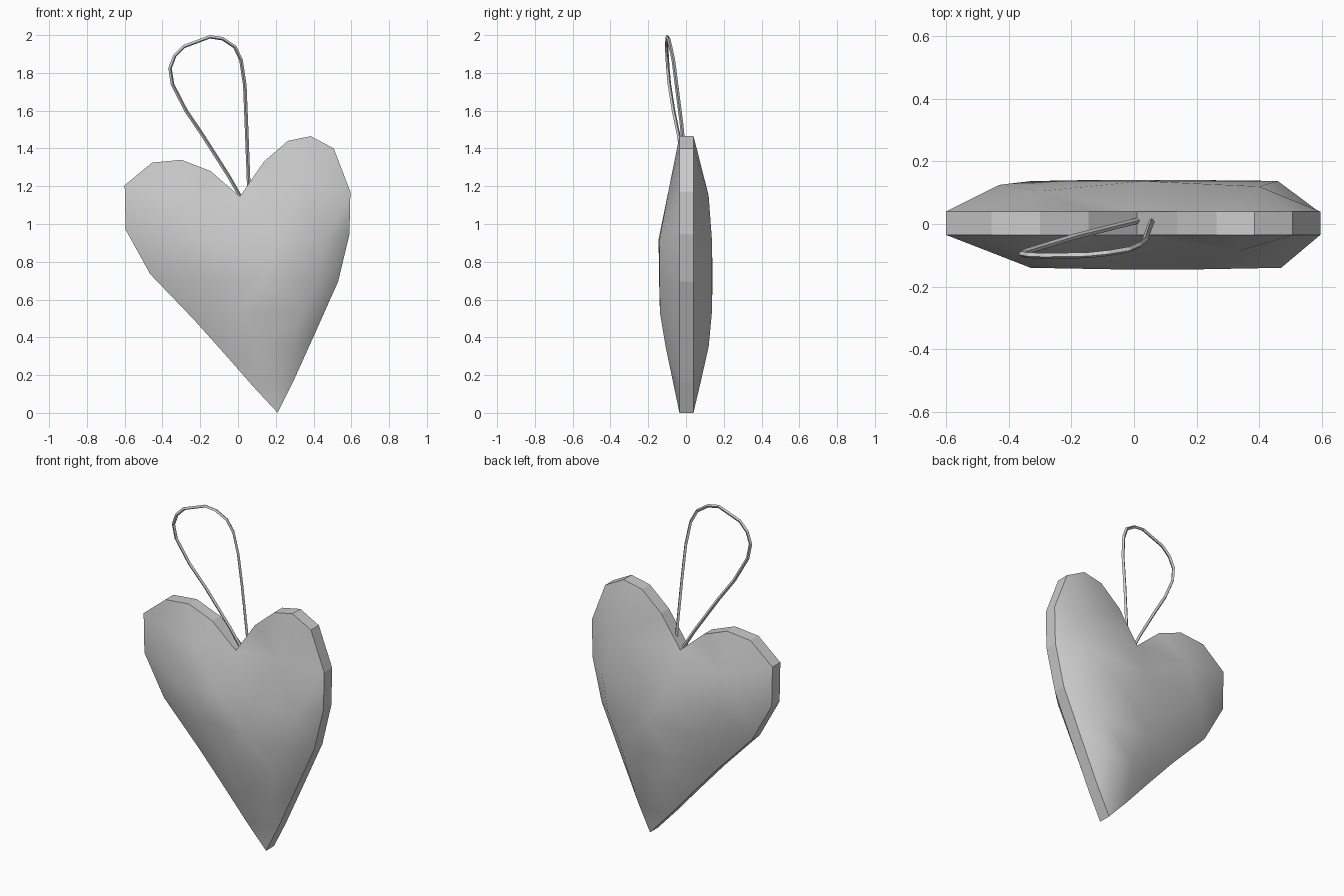
import bpy, bmesh
from mathutils import Vector
from mathutils.geometry import delaunay_2d_cdt

if "Cube" in bpy.data.objects:
    bpy.data.objects.remove(bpy.data.objects["Cube"])

# Heart outline (x, z), clockwise from the tip
outline = [(.21, 0), (.08, .14), (-.06, .30), (-.23, .49), (-.465, .735),
           (-.595, .97), (-.6, 1.205), (-.455, 1.325), (-.30, 1.34),
           (-.145, 1.28), (.01, 1.145), (.137, 1.33), (.264, 1.44),
           (.385, 1.465), (.507, 1.40), (.595, 1.17), (.59, .945),
           (.53, .695), (.405, .415), (.29, .16)]

# Cushion points (x, z, depth) inside the outline
front_dome = [(-.33, .92, .14), (-.05, .92, .145), (.2, .92, .145), (.47, .92, .14),
              (-.22, 1.13, .092), (.33, 1.2, .088),
              (-.17, .72, .14), (.15, .72, .143), (.42, .70, .14),
              (.01, .53, .138), (.34, .53, .138), (.11, .35, .108), (.29, .35, .108),
              (.2, .16, .068), (.207, .05, .045)]
back_dome = [(-.43, 1.0, .125), (-.33, .9, .137), (.03, .92, .137), (.46, .92, .137),
             (-.3, 1.12, .105), (.4, 1.15, .12), (-.17, .72, .14), (.15, .72, .141),
             (.42, .70, .138), (.01, .53, .137), (.34, .53, .137),
             (.11, .35, .12), (.29, .35, .12), (.2, .16, .077), (.207, .05, .051)]


def add_object(name, bm):
    mesh = bpy.data.meshes.new(name)
    bm.to_mesh(mesh)
    bm.free()
    ob = bpy.data.objects.new(name, mesh)
    bpy.context.collection.objects.link(ob)
    return ob


def add_side(bm, dome, rim_y, sign):
    """Triangulate one cushion side and return its rim vertices."""
    n = len(outline)
    pts = [Vector(p) for p in outline] + [Vector(p[:2]) for p in dome]
    depth = [rim_y] * n + [sign * p[2] for p in dome]
    co, _, faces, orig, _, _ = delaunay_2d_cdt(pts, [], [list(range(n))], 1, 1e-5)
    source = [o[0] for o in orig]
    verts = {s: bm.verts.new((c.x, depth[s], c.y)) for c, s in zip(co, source)}
    for f in faces:
        bm.faces.new([verts[source[i]] for i in f]).smooth = True
    return [verts[i] for i in range(n)]


# Padded heart: two domed sides joined by a flat-faceted rim
bm = bmesh.new()
front = add_side(bm, front_dome, -.035, -1)
back = add_side(bm, back_dome, .04, 1)
for i in range(len(front)):
    j = (i + 1) % len(front)
    bm.faces.new((front[i], front[j], back[j], back[i])).smooth = False
bmesh.ops.recalc_face_normals(bm, faces=bm.faces)
add_object("heart", bm)

# Hanging loop: thin four-sided cord leaning forward
path = [(.01, .01, 1.15), (-.05, -.005, 1.255), (-.19, -.04, 1.475), (-.275, -.066, 1.6),
        (-.347, -.088, 1.74), (-.36, -.096, 1.825), (-.335, -.1, 1.89),
        (-.285, -.102, 1.94), (-.149, -.1, 1.991), (-.082, -.093, 1.981),
        (-.017, -.082, 1.938), (.016, -.067, 1.868), (.036, -.05, 1.735),
        (.044, -.025, 1.54), (.057, .01, 1.2)]
curve = bpy.data.curves.new("hanging_loop", 'CURVE')
curve.dimensions = '3D'
curve.bevel_depth = .0095
curve.bevel_resolution = 0
curve.use_fill_caps = True
spline = curve.splines.new('POLY')
spline.points.add(len(path) - 1)
for p, c in zip(spline.points, path):
    p.co = (*c, 1)
spline.use_smooth = False
loop = bpy.data.objects.new("hanging_loop", curve)
bpy.context.collection.objects.link(loop)
